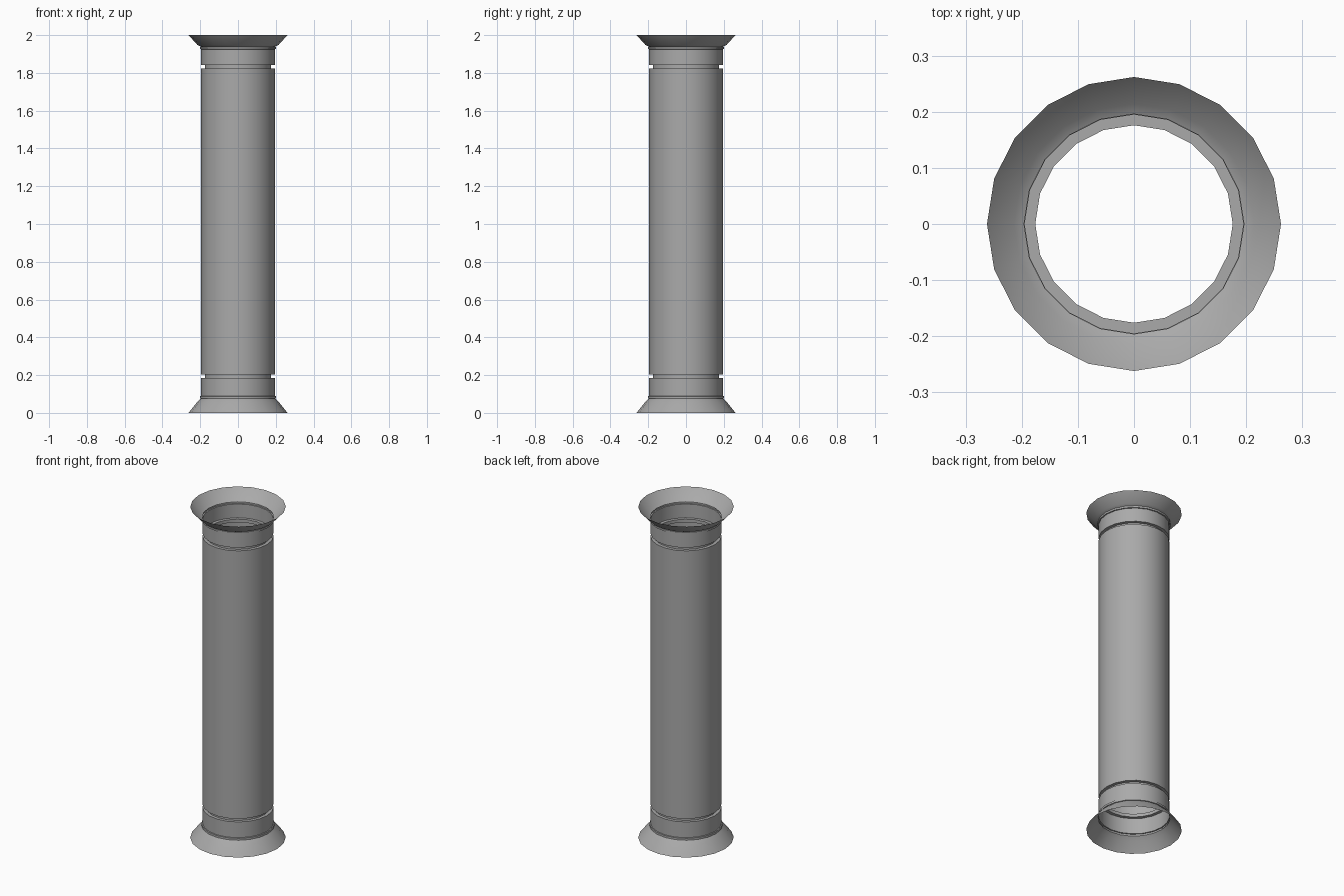
import bpy, math

cube = bpy.data.objects.get("Cube")
if cube:
    bpy.data.objects.remove(cube, do_unlink=True)

SIDES = 20

stone = bpy.data.materials.new("grey_stone")
stone.use_nodes = True
GREY = (0.4, 0.4, 0.4, 1)
stone.diffuse_color = GREY
stone.node_tree.nodes["Principled BSDF"].inputs["Base Color"].default_value = GREY


def lathe(name, profile):
    """Spin a list of (radius, height) points, bottom to top, into an open shell."""
    verts, faces = [], []
    for r, z in profile:
        for i in range(SIDES):
            a = math.tau * i / SIDES
            verts.append((r * math.cos(a), r * math.sin(a), z))
    for k in range(len(profile) - 1):
        for i in range(SIDES):
            j = (i + 1) % SIDES
            lo, hi = k * SIDES, (k + 1) * SIDES
            faces.append((lo + i, lo + j, hi + j, hi + i))
    mesh = bpy.data.meshes.new(name)
    mesh.from_pydata(verts, [], faces)
    mesh.materials.append(stone)
    obj = bpy.data.objects.new(name, mesh)
    bpy.context.collection.objects.link(obj)
    bpy.ops.object.select_all(action='DESELECT')
    obj.select_set(True)
    bpy.context.view_layer.objects.active = obj
    bpy.ops.object.shade_smooth_by_angle(angle=math.radians(35))
    return obj


BODY, GROOVE, BEAD, RIM = 0.195, 0.176, 0.201, 0.262

# Flared foot with its bead and collar
lathe("base", [(RIM, 0), (0.218, 0.055), (0.197, 0.075), (BEAD, 0.076),
               (BEAD, 0.088), (BODY, 0.089), (BODY, 0.184)])

# Long hollow shaft with a recessed groove at each end
lathe("shaft", [(BODY, 0.184), (GROOVE, 0.184), (GROOVE, 0.203), (BODY, 0.203),
                (BODY, 1.823), (GROOVE, 1.823), (GROOVE, 1.842), (BODY, 1.842)])

# Collar, bead and flared open mouth
lathe("capital", [(BODY, 1.842), (BODY, 1.925), (BEAD, 1.926), (BEAD, 1.937),
                  (0.196, 1.938), (0.214, 1.947), (RIM, 2)])
